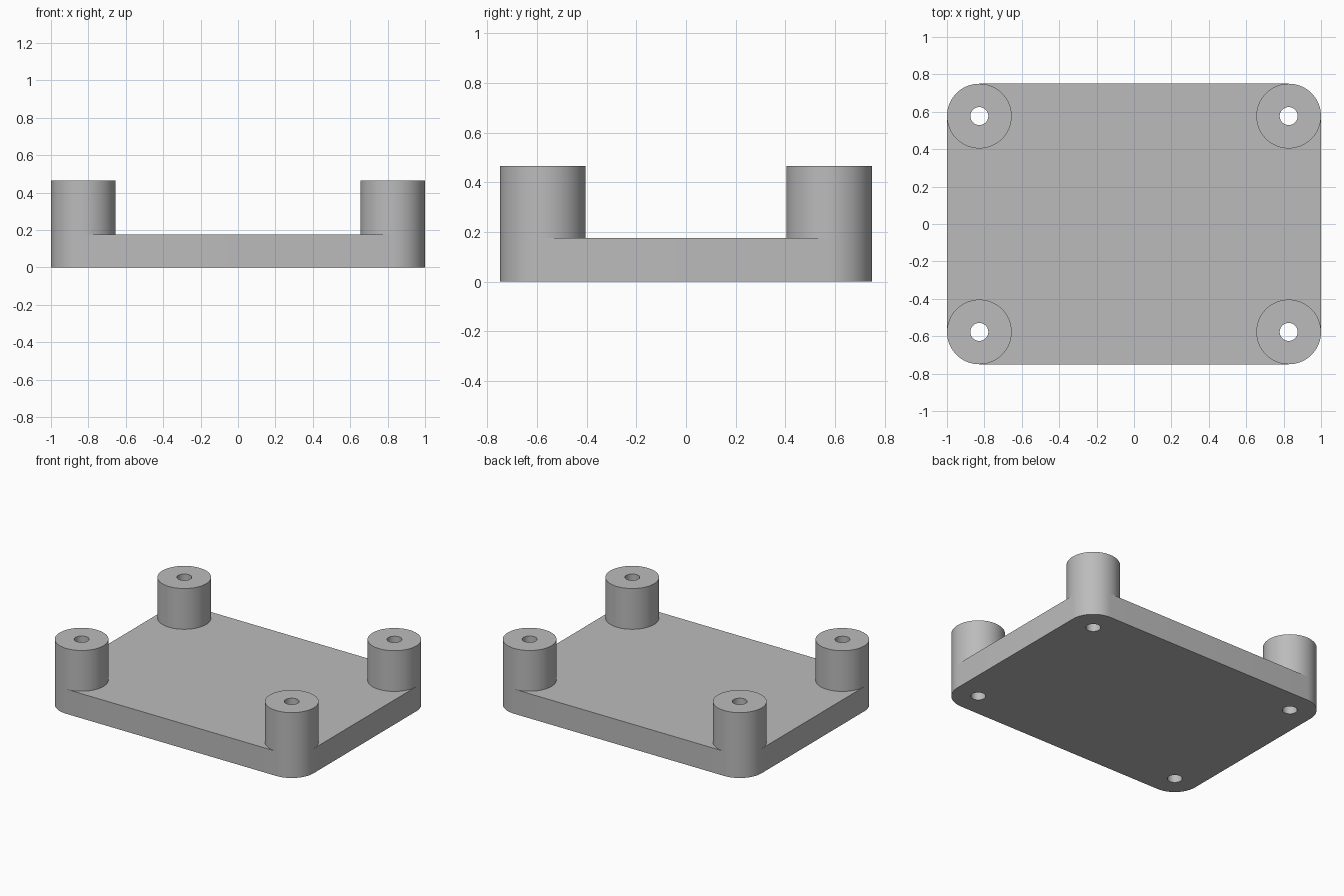
import bpy
import bmesh
from math import cos, sin, pi

HALF_X, HALF_Y = 1.0, 0.75
BOSS_R, HOLE_R = 0.173, 0.048
PLATE_TOP, BOSS_TOP = 0.175, 0.465
SEGMENTS = 64
CX, CY = HALF_X - BOSS_R, HALF_Y - BOSS_R

cube = bpy.data.objects.get("Cube")
if cube:
    bpy.data.objects.remove(cube, do_unlink=True)

grey = bpy.data.materials.new("plain grey")
grey.use_nodes = True
colour = (0.5, 0.5, 0.5, 1)
grey.diffuse_color = colour
grey.node_tree.nodes["Principled BSDF"].inputs["Base Color"].default_value = colour


def arc(x, y, r, start=0, steps=SEGMENTS):
    """Points on a circle about (x, y), from a start angle."""
    angles = [start + 2 * pi * i / SEGMENTS for i in range(steps)]
    return [(x + r * cos(a), y + r * sin(a)) for a in angles]


def extruded(name, loops, bottom, top, open_bottom=False):
    """Solid from an outline with holes, standing between two heights."""
    curve = bpy.data.curves.new(name, "CURVE")
    curve.dimensions = "2D"
    curve.fill_mode = "BOTH"
    curve.extrude = (top - bottom) / 2
    for loop in loops:
        spline = curve.splines.new("POLY")
        spline.points.add(len(loop) - 1)
        for point, (x, y) in zip(spline.points, loop):
            point.co = (x, y, 0, 1)
        spline.use_cyclic_u = True
    obj = bpy.data.objects.new(name, curve)
    bpy.context.collection.objects.link(obj)
    bpy.ops.object.select_all(action="DESELECT")
    obj.select_set(True)
    bpy.context.view_layer.objects.active = obj
    bpy.ops.object.convert(target="MESH")
    obj = bpy.context.object
    obj.name = name

    bm = bmesh.new()
    bm.from_mesh(obj.data)
    bmesh.ops.translate(bm, verts=bm.verts, vec=(0, 0, (top + bottom) / 2))
    bmesh.ops.remove_doubles(bm, verts=bm.verts, dist=0.0001)
    bmesh.ops.recalc_face_normals(bm, faces=bm.faces)
    if open_bottom:
        hidden = [f for f in bm.faces if f.normal.z < -0.9]
        bmesh.ops.delete(bm, geom=hidden, context="FACES")
    bm.to_mesh(obj.data)
    bm.free()
    obj.data.materials.clear()
    obj.data.materials.append(grey)
    bpy.ops.object.shade_smooth_by_angle(angle=pi / 6)
    return obj


# Corners in anticlockwise order, one per quarter turn
corners = [("back_left", CX, CY), ("back_right", -CX, CY),
           ("front_right", -CX, -CY), ("front_left", CX, -CY)]

# Base plate with rounded corners and four through holes
outline = []
for i, (_, x, y) in enumerate(corners):
    outline += arc(x, y, BOSS_R, i * pi / 2, SEGMENTS // 4 + 1)
holes = [arc(x, y, HOLE_R) for _, x, y in corners]
extruded("base_plate", [outline] + holes, 0, PLATE_TOP)

# Hollow standoff on each corner
for (place, x, y), hole in zip(corners, holes):
    extruded(place + "_standoff", [arc(x, y, BOSS_R), hole],
             PLATE_TOP, BOSS_TOP, open_bottom=True)
